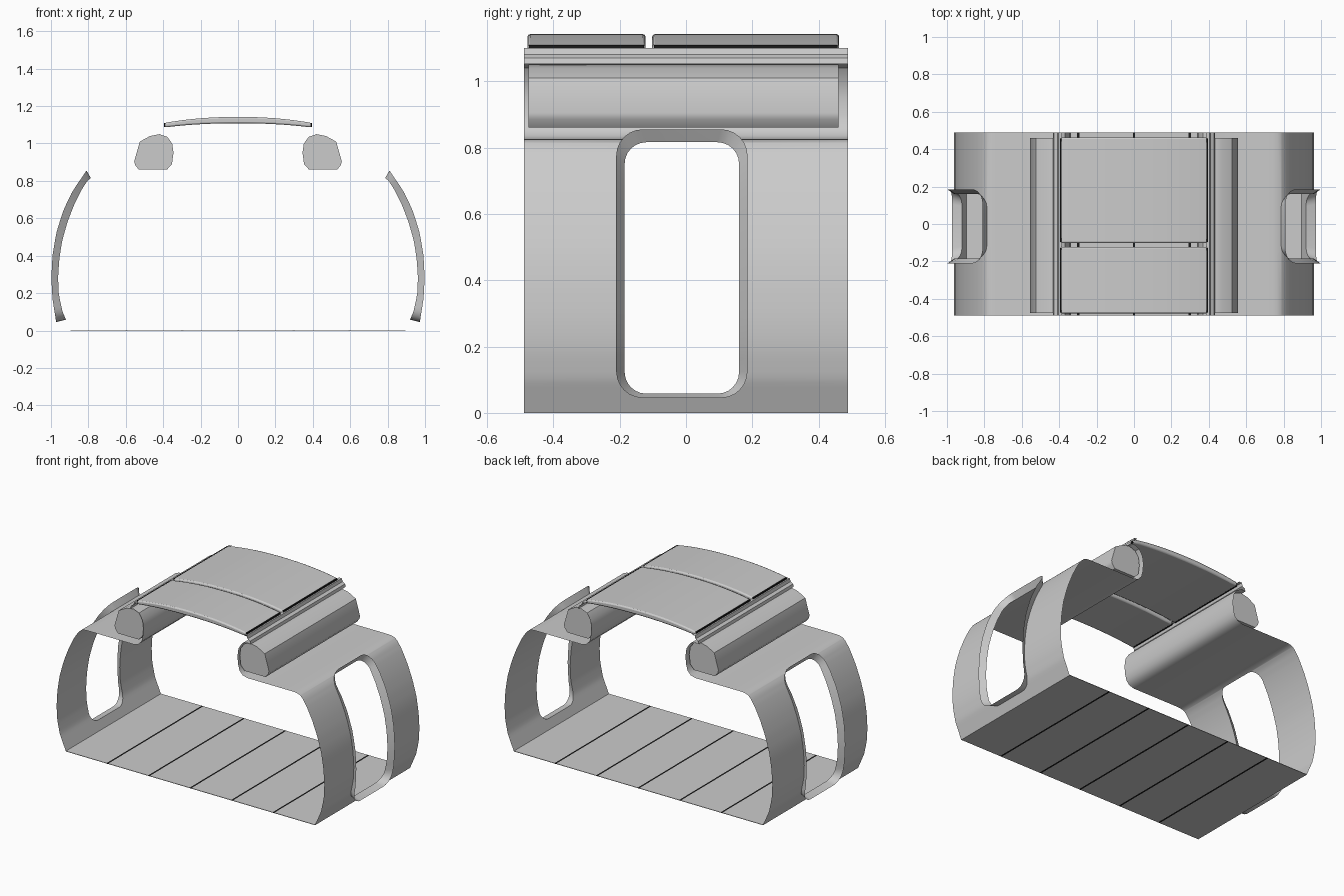
import bpy, bmesh, math

if "Cube" in bpy.data.objects:
    bpy.data.objects.remove(bpy.data.objects["Cube"])

Y0, Y1 = -0.488, 0.488
DOOR_Y = -0.0125
dark = bpy.data.materials.new("dark_seam")
dark.diffuse_color = (0.01, 0.01, 0.01, 1)
dark.use_nodes = True
dark.node_tree.nodes["Principled BSDF"].inputs["Base Color"].default_value = dark.diffuse_color


def make(name, verts, faces, mirror=False, smooth=True, mat=None, fix=False):
    me = bpy.data.meshes.new(name)
    me.from_pydata(verts, [], faces)
    bm = bmesh.new()
    bm.from_mesh(me)
    bmesh.ops.remove_doubles(bm, verts=bm.verts, dist=0.0002)
    if fix:
        bmesh.ops.recalc_face_normals(bm, faces=bm.faces)
    bm.to_mesh(me)
    bm.free()
    ob = bpy.data.objects.new(name, me)
    bpy.context.collection.objects.link(ob)
    if mirror:
        ob.modifiers.new("Mirror", 'MIRROR').use_axis = (True, False, False)
    if mat:
        me.materials.append(mat)
    if smooth:
        bpy.ops.object.select_all(action='DESELECT')
        bpy.context.view_layer.objects.active = ob
        ob.select_set(True)
        bpy.ops.object.shade_smooth_by_angle(angle=math.radians(35))
    return ob


def sheet(name, prof, y0, y1, **kw):
    """Open strip: xz profile extruded along y."""
    n = len(prof)
    v = [(x, y, z) for y in (y0, y1) for x, z in prof]
    return make(name, v, [(i, i + 1, n + i + 1, n + i) for i in range(n - 1)], **kw)


def prism(name, prof, y0, y1, **kw):
    """Closed xz profile extruded along y."""
    n = len(prof)
    v = [(x, y, z) for y in (y0, y1) for x, z in prof]
    f = [(i, (i + 1) % n, n + (i + 1) % n, n + i) for i in range(n)]
    f += [tuple(range(n)), tuple(range(n, 2 * n))]
    return make(name, v, f, fix=True, **kw)


def box(x0, x1, z0, z1):
    return [(x0, z0), (x1, z0), (x1, z1), (x0, z1)]


def lookup(curve, z):
    """Smooth x at height z along a list of (x, z) points."""
    if z <= curve[0][1]:
        return curve[0][0]
    for i in range(len(curve) - 1):
        (xa, za), (xb, zb) = curve[i], curve[i + 1]
        if z <= zb:
            return xa + (xb - xa) * (z - za) / (zb - za)
    return curve[-1][0]


wall = [(0.895, 0), (0.938, 0.1), (0.958, 0.19), (0.962, 0.28), (0.956, 0.38), (0.94, 0.48),
        (0.912, 0.58), (0.875, 0.675), (0.835, 0.755), (0.805, 0.80), (0.785, 0.818)]
trim = [(0.972, 0.045), (0.992, 0.17), (0.998, 0.28), (0.992, 0.4), (0.972, 0.52),
        (0.935, 0.64), (0.885, 0.745), (0.81, 0.855)]


def half_width(z, z0, z1, hw, r):
    d = max(0.0, r - min(z - z0, z1 - z))
    return hw - r + math.sqrt(max(0.0, r * r - d * d))


def door_rows(z0, z1, r):
    arc = [r * (1 - math.cos(a * math.pi / 12)) for a in range(7)]
    mid = [z0 + r + (z1 - z0 - 2 * r) * i / 16 for i in range(1, 16)]
    return [z0 + a for a in arc] + mid + [z1 - a for a in reversed(arc)]


# Curved side walls with door openings
A = (0.058, 0.816, 0.1725, 0.065)
B = (0.045, 0.855, 0.198, 0.08)
za, zb = door_rows(A[0], A[1], A[3]), door_rows(B[0], B[1], B[3])
rows = [(lookup(wall, z), z) for z in [0, 0.03] + za]
hole = range(2, len(rows) - 1)
rows += [(0.765, 0.824), (0.74, 0.826), (0.58, 0.826)]
verts, faces = [], []
for i, (x, z) in enumerate(rows):
    h = half_width(z, *A) if A[0] <= z <= A[1] else A[2] - A[3]
    verts += [(x, y, z) for y in (Y0, DOOR_Y - h, DOOR_Y + h, Y1)]
for i in range(len(rows) - 1):
    for c in range(3):
        if c != 1 or i not in hole:
            a = i * 4 + c
            faces.append((a, a + 1, a + 5, a + 4))
make("side_wall", verts, faces, mirror=True)


# Flared door surround
def loop(zs, dims, curve):
    right = [(lookup(curve, z), DOOR_Y + half_width(z, *dims), z) for z in zs]
    left = [(x, 2 * DOOR_Y - y, z) for x, y, z in reversed(right)]
    return right + left


inner, outer = loop(za, A, wall), loop(zb, B, trim)
n = len(inner)
make("door_surround", inner + outer,
     [(i, (i + 1) % n, n + (i + 1) % n, n + i) for i in range(n)], mirror=True)

# Ledge and cove running behind the overhead bins
sheet("ceiling_cove", [(0.58, 0.826), (0.41, 0.826), (0.375, 0.835), (0.352, 0.86), (0.342, 0.9),
                       (0.338, 0.95), (0.345, 1.0), (0.37, 1.04), (0.41, 1.056)],
      Y0, Y1, mirror=True)
# Stepped rail carrying the roof panels
sheet("roof_rail", [(0.41, 1.056), (0.432, 1.052), (0.428, 1.07), (0.41, 1.08), (0.405, 1.1), (0.385, 1.1)],
      Y0, Y1, mirror=True)

# Overhead bins
prism("overhead_bin", [(0.345, 0.95), (0.352, 1.0), (0.378, 1.035), (0.42, 1.05), (0.47, 1.04),
                       (0.525, 1.01), (0.555, 0.905), (0.55, 0.885), (0.53, 0.86), (0.38, 0.86),
                       (0.353, 0.89)], -0.475, 0.46, mirror=True)

# Arched roof panels with dark side seams
N = 16
xs = [-0.392 + 0.784 * i / N for i in range(N + 1)]
top = [(x, 1.142 - 0.032 * abs(x / 0.392) ** 2.2) for x in xs]
low = [(x, 1.108 - 0.022 * abs(x / 0.392) ** 2.2) for x in reversed(xs)]
for tag, y0, y1 in (("front", -0.478, -0.122), ("rear", -0.102, 0.462)):
    p = prism("roof_panel_" + tag, top + low, y0, y1)
    b = p.modifiers.new("Bevel", 'BEVEL')
    b.width, b.segments, b.limit_method = 0.008, 2, 'ANGLE'
    b.angle_limit = math.radians(50)
    prism("panel_seam_" + tag, box(0.386, 0.396, 1.087, 1.109), y0 + 0.005, y1 - 0.005,
          mirror=True, smooth=False, mat=dark)

# Floor planks and dark joints
W = 0.895 / 3
for i in range(6):
    x = -0.895 + i * W
    prism(f"floor_plank_{i + 1}", box(x + 0.006 * (i > 0), x + W - 0.006 * (i < 5), 0, 0.003),
          Y0, Y1, smooth=False)
    if i:
        prism(f"floor_joint_{i}", box(x - 0.006, x + 0.006, 0, 0.003), Y0, Y1, smooth=False, mat=dark)
